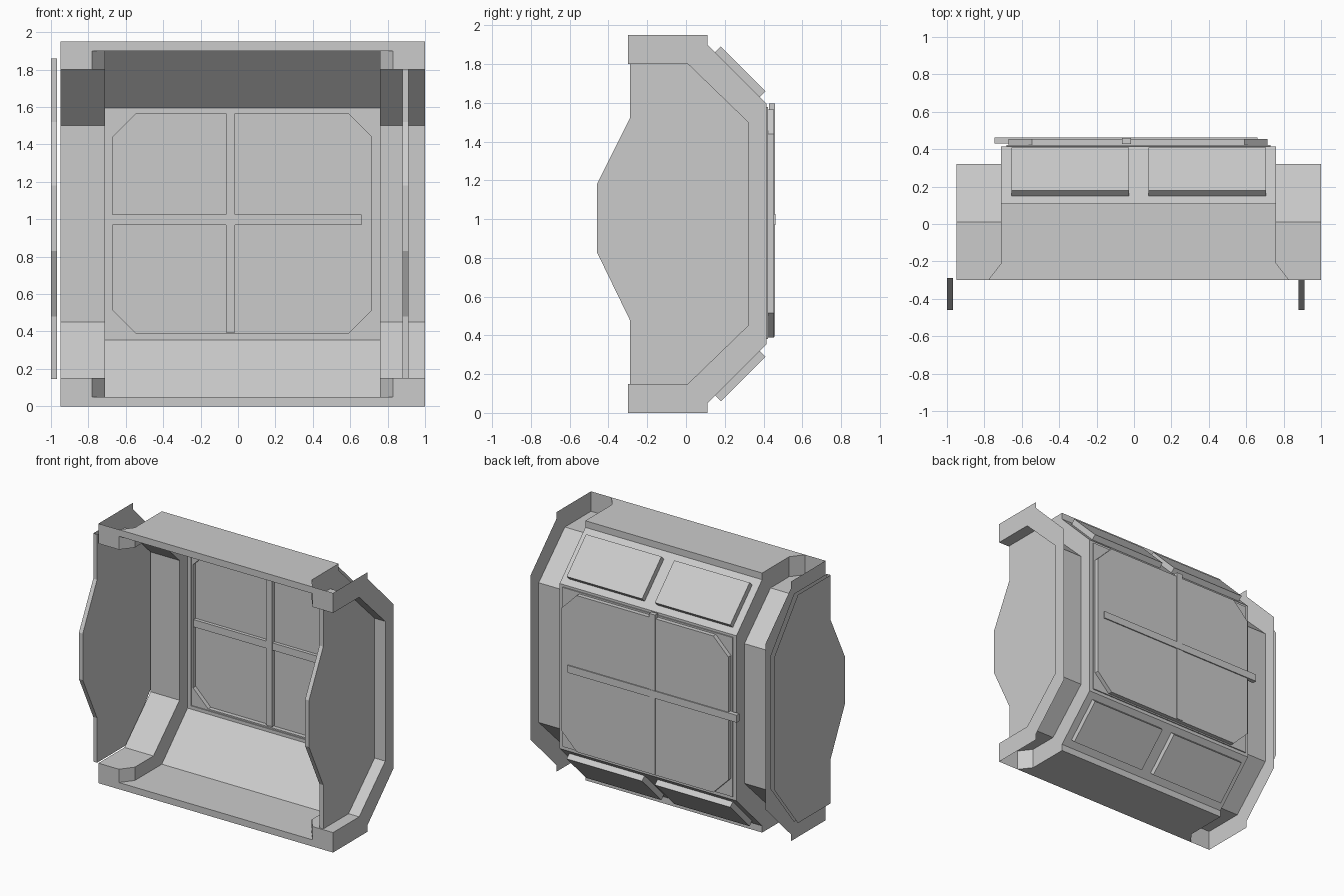
import bpy, bmesh

cube = bpy.data.objects.get("Cube")
if cube:
    bpy.data.objects.remove(cube)

grey = bpy.data.materials.new("plain grey")
grey.use_nodes = True
colour = (0.6, 0.6, 0.6, 1)
grey.diffuse_color = colour
grey.node_tree.nodes["Principled BSDF"].inputs["Base Color"].default_value = colour

H = 1.95            # shell height
CX = 0.025          # shell centre line
MID, END = 0.735, 0.975   # half widths of middle bay and whole shell
FLARE = 0.805
FRONT, BACK = -0.30, 0.415


def part(name, faces):
    """Make one flat-shaded object from a list of polygons."""
    bm = bmesh.new()
    for f in faces:
        bm.faces.new([bm.verts.new(p) for p in f])
    bmesh.ops.remove_doubles(bm, verts=bm.verts, dist=0.0005)
    bmesh.ops.recalc_face_normals(bm, faces=bm.faces)
    mesh = bpy.data.meshes.new(name)
    bm.to_mesh(mesh)
    bm.free()
    mesh.materials.append(grey)
    ob = bpy.data.objects.new(name, mesh)
    bpy.context.collection.objects.link(ob)
    return ob


def prism(profile, x0, x1):
    """Closed solid from a (y, z) profile between two x positions."""
    n = len(profile)
    a = [(x0, y, z) for y, z in profile]
    b = [(x1, y, z) for y, z in profile]
    return [a, b] + [[a[i], a[(i + 1) % n], b[(i + 1) % n], b[i]] for i in range(n)]


def box(x0, x1, y0, y1, z0, z1):
    return prism([(y0, z0), (y1, z0), (y1, z1), (y0, z1)], x0, x1)


def flip(profile):
    return [(y, H - z) for y, z in profile]


def both(profile):
    """Continue an upper half profile down its mirror image."""
    return profile + flip(profile)[::-1]


def outer(y):
    return both([(y, H), (0.11, H), (0.11, 1.90), (BACK, 1.595)])


def inner(y):
    return both([(y, 1.80), (0.01, 1.80), (0.32, 1.50)])


# Side channels: outer wall, inner wall, chamfered mouth and channel floor
for s, side in ((-1, "right"), (1, "left")):
    xo, xi, xf = CX + s * END, CX + s * MID, CX + s * FLARE
    faces = [[(xo, y, z) for y, z in outer(FRONT) + inner(FRONT)[::-1]],
             [(xi, y, z) for y, z in outer(-0.21) + inner(-0.21)[::-1]]]
    run = inner(-0.21)
    faces += [[(xo, *p), (xo, *q), (xi, *q), (xi, *p)] for p, q in zip(run, run[1:])]
    for low, high in ((1.80, H), (H - 1.80, 0)):
        faces.append([(xf, FRONT, low), (xi, -0.21, low), (xi, -0.21, high), (xf, FRONT, high)])
        faces.append([(xo, FRONT, low), (xf, FRONT, low), (xi, -0.21, low), (xo, -0.21, low)])
    part(side + "_side_channel", faces)

# Upper and lower slabs, front caps, slopes and raised panels
for tag, m in (("upper", lambda z: z), ("lower", lambda z: H - z)):
    plan = [(CX - FLARE, FRONT), (CX + FLARE, FRONT), (CX + MID, -0.21),
            (CX + MID, 0.11), (CX - MID, 0.11), (CX - MID, -0.21)]
    l, r = CX - MID, CX + MID
    part(tag + "_slab", [[(x, y, m(z)) for x, y in plan] for z in (1.90, H)]
         + [[(l, 0.11, m(H)), (r, 0.11, m(H)), (r, 0.11, m(1.90)), (l, 0.11, m(1.90))]])
    cap = [(-END, 1.80), (-END, H), (END, H), (END, 1.80),
           (FLARE, 1.80), (FLARE, 1.90), (-FLARE, 1.90), (-FLARE, 1.80)]
    part(tag + "_front_cap", [[(CX + x, FRONT, m(z)) for x, z in cap]])
    part(tag + "_slope", [[(l, 0.11, m(1.90)), (r, 0.11, m(1.90)),
                           (r, BACK, m(1.595)), (l, BACK, m(1.595))]])
    tilt = [(y, m(z)) for y, z in ((0.15, 1.86), (0.38, 1.63), (0.41, 1.66), (0.18, 1.89))]
    for s, side in ((-1, "right"), (1, "left")):
        part(tag + "_" + side + "_panel", prism(tilt, CX + s * 0.053, CX + s * 0.68))


# Back wall with a recessed rectangle and a cut-corner window pane
def rect(x0, x1, z0, z1, y):
    return [(x0, y, z0), (x1, y, z0), (x1, y, z1), (x0, y, z1)]


def ring(a, b):
    n = len(a)
    return [[a[i], a[(i + 1) % n], b[(i + 1) % n], b[i]] for i in range(n)]


def octagon(y, c=0.125, x0=-0.67, x1=0.715, z0=0.39, z1=1.565):
    pts = [(x0 + c, z0), (x1 - c, z0), (x1, z0 + c), (x1, z1 - c),
           (x1 - c, z1), (x0 + c, z1), (x0, z1 - c), (x0, z0 + c)]
    return [(x, y, z) for x, z in pts]


wall = rect(CX - MID, CX + MID, 0.355, 1.595, BACK)
hole = rect(-0.683, 0.73, 0.38, 1.577, BACK)
seat = rect(-0.683, 0.73, 0.38, 1.577, 0.423)
rim, pane = octagon(0.423), octagon(0.455)
border = []
for i in range(4):
    border.append([seat[i], seat[(i + 1) % 4], rim[2 * i + 1], rim[2 * i]])
    border.append([seat[i], rim[2 * i], rim[2 * i - 1]])
part("back_wall", ring(wall, hole) + ring(hole, seat) + border)
part("window_pane", ring(rim, pane) + [pane])

# Window bars
part("window_cross_bar", box(-0.745, 0.66, 0.43, 0.463, 0.97, 1.025))
part("window_upright_bar", box(-0.065, -0.015, 0.428, 0.46, 0.395, 1.595))

# Side plates: two sheets joined along the bulged front edge
edge = [(-0.29, 1.86), (-0.29, 1.52), (-0.46, 1.18), (-0.46, 0.83), (-0.29, 0.48), (-0.29, 0.145)]
rear = [(0.10, 0.145), (0.38, 0.50), (0.38, 1.50), (0.10, 1.86)]
inset_edge = [(-0.29, 1.80)] + edge[1:-1] + [(-0.29, 0.15)]
inset_rear = [(0.01, 0.15), (0.32, 0.45), (0.32, 1.50), (0.01, 1.80)]
for name, x0, x1, fr, re in (("right_side_plate", -1.0, -0.968, edge, rear),
                             ("left_side_plate", 0.88, 0.912, inset_edge, inset_rear)):
    faces = [[(x, y, z) for y, z in fr + re] for x in (x0, x1)]
    faces += [[(x0, *p), (x0, *q), (x1, *q), (x1, *p)] for p, q in zip(fr, fr[1:])]
    part(name, faces)
